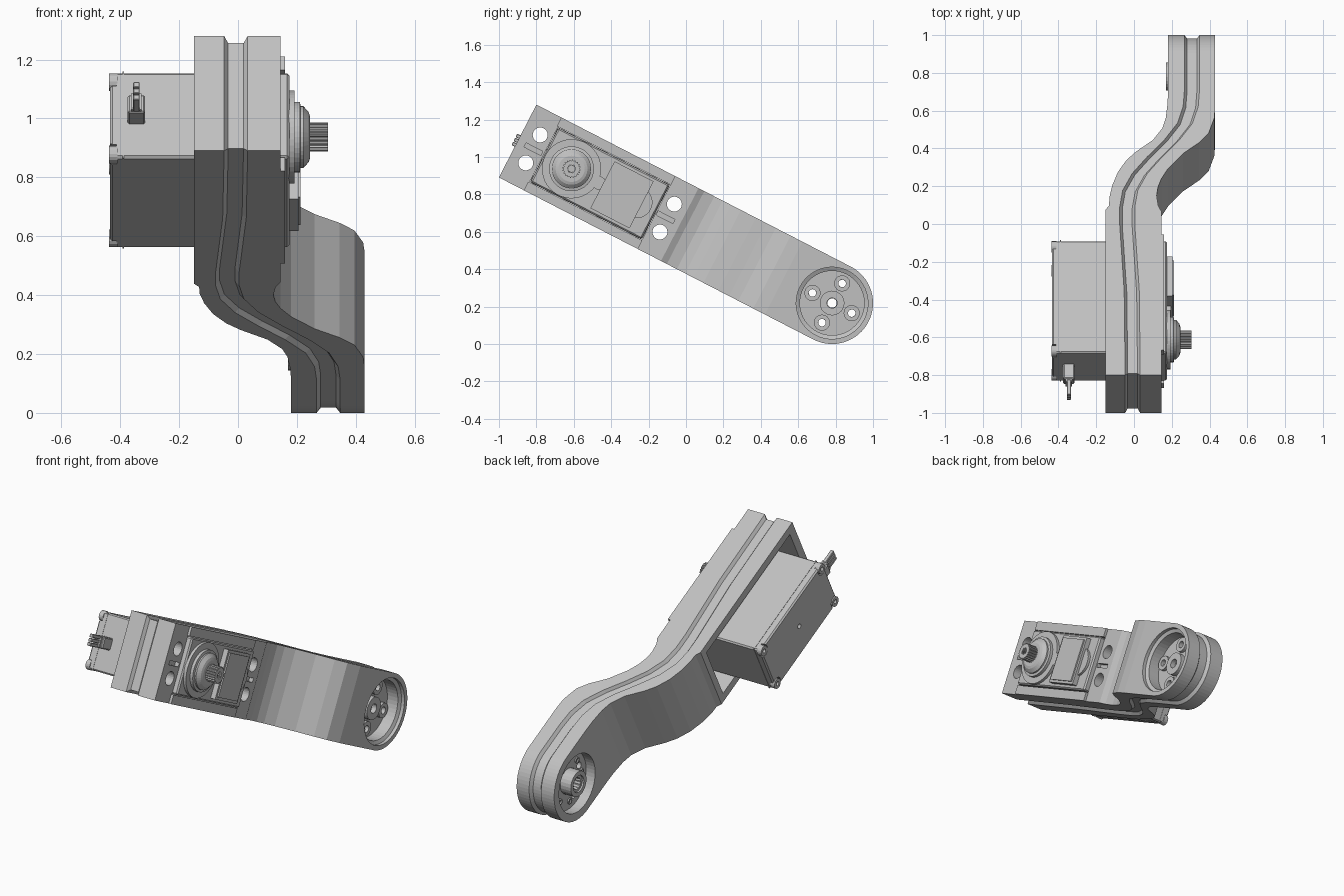
import bpy, bmesh
from math import sin, cos, pi, radians
from mathutils import Matrix, Vector

old = bpy.data.objects.get("Cube")
if old:
    bpy.data.objects.remove(old, do_unlink=True)

grey = bpy.data.materials.new("plain grey")
grey.use_nodes = True
grey.diffuse_color = (0.53, 0.53, 0.53, 1)
grey.node_tree.nodes["Principled BSDF"].inputs["Base Color"].default_value = grey.diffuse_color

# Local frame: first axis along the tilted arm, second across it, third is world x
tilt = radians(27.26)
FRAME = Matrix(((0, 0, 1, 0),
                (cos(tilt), sin(tilt), 0, -0.9),
                (-sin(tilt), cos(tilt), 0, 1.085),
                (0, 0, 0, 1)))
HALF, HUB, SHAFT = 0.219, 1.891, 0.324


def finish(bm, name):
    bmesh.ops.remove_doubles(bm, verts=bm.verts, dist=0.0001)
    bmesh.ops.recalc_face_normals(bm, faces=bm.faces)
    bm.transform(FRAME)
    mesh = bpy.data.meshes.new(name)
    bm.to_mesh(mesh)
    bm.free()
    mesh.materials.append(grey)
    ob = bpy.data.objects.new(name, mesh)
    bpy.context.collection.objects.link(ob)
    return ob


def box(name, s, t, x, bevel=0):
    bm = bmesh.new()
    size = Matrix.Diagonal((s[1] - s[0], t[1] - t[0], x[1] - x[0], 1))
    mid = Vector((sum(s), sum(t), sum(x))) / 2
    bmesh.ops.create_cube(bm, size=1, matrix=Matrix.Translation(mid) @ size)
    if bevel:
        bmesh.ops.bevel(bm, geom=bm.edges[:], offset=bevel, segments=1, affect='EDGES')
    return finish(bm, name)


def lathe(name, s, t, profile, n=32, closed=False, teeth=0):
    """Turn (radius, x) points about an axis parallel to x."""
    bm = bmesh.new()
    rings = []
    for r, x in profile:
        ring = []
        for i in range(n):
            a = 2 * pi * i / n
            k = r - teeth * (i // 2 % 2)
            ring.append(bm.verts.new((s + k * cos(a), t + k * sin(a), x)))
        rings.append(ring)
    pairs = list(zip(rings, rings[1:] + rings[:1]))
    for a, b in pairs if closed else pairs[:-1]:
        for i in range(n):
            j = (i + 1) % n
            bm.faces.new((a[i], a[j], b[j], b[i]))
    if not closed:
        bm.faces.new(rings[0])
        bm.faces.new(rings[-1])
    return finish(bm, name)


def tube(name, s, t, outer, inner, x0, x1, n=24):
    return lathe(name, s, t, [(outer, x0), (outer, x1), (inner, x1), (inner, x0)], n, True)


def cut(ob, cutters):
    bpy.context.view_layer.objects.active = ob
    for c in cutters:
        mod = ob.modifiers.new("cut", 'BOOLEAN')
        mod.operation, mod.solver, mod.object = 'DIFFERENCE', 'EXACT', c
        bpy.ops.object.modifier_apply(modifier=mod.name)
        bpy.data.objects.remove(c, do_unlink=True)


def along(points, s):
    for (a, p), (b, q) in zip(points, points[1:]):
        if s <= b:
            return p + (q - p) * max(0, s - a) / (b - a)
    return points[-1][1]


# Side curves of the arm as (distance along, x)
left = [(0, -.15), (.985, -.15), (1.01, -.132), (1.06, -.13), (1.13, -.115), (1.21, -.085),
        (1.28, -.04), (1.33, .01), (1.4, .1), (1.47, .15), (1.53, .168), (1.62, .178), (1.7, .18)]
right = [(0, .145), (.975, .145), (1.01, .128), (1.07, .12), (1.12, .127), (1.17, .145),
         (1.23, .18), (1.32, .26), (1.385, .345), (1.44, .395), (1.53, .425), (1.6, .43)]
groove = [(0, -.007), (.5, -.012), (.75, -.027), (.9, -.036), (1.0, -.036), (1.1, -.02),
          (1.2, .03), (1.3, .11), (1.4, .2), (1.5, .27), (1.6, .3), (1.7, .307)]

# Arm: layered stations with a chamfered groove round the edge
layers = [(left, 0, 0), (groove, -.04, 0), (groove, -.026, .018),
          (groove, .026, .018), (groove, .04, 0), (right, 0, 0)]
stations = sorted({p[0] for c in (left, right, groove) for p in c if p[0] > 0}) + [HUB]
ROUND = 16


def rim(curve, shift, inset):
    r = HALF - inset
    plan = [(inset, r)] + [(s, r) for s in stations]
    plan += [(HUB + r * sin(a), r * cos(a)) for a in (pi / 2 * k / ROUND for k in range(1, ROUND))]
    plan.append((HUB + r, 0.0))
    return [[(s, side * t, along(curve, s) + shift) for s, t in plan] for side in (1, -1)]


bm = bmesh.new()
rims = [[[bm.verts.new(p) for p in row] for row in rim(*layer)] for layer in layers]
for low, high in zip(rims, rims[1:]):
    for side in (0, 1):
        for i in range(len(low[0]) - 1):
            bm.faces.new((low[side][i], low[side][i + 1], high[side][i + 1], high[side][i]))
    bm.faces.new((low[0][0], low[1][0], high[1][0], high[0][0]))
for up, down in (rims[0], rims[-1]):
    for i in range(len(up) - 1):
        bm.faces.new((up[i], up[i + 1], down[i + 1], down[i]))
arm = finish(bm, "arm")

# Servo pocket and window, screw holes, alignment slots and hub recesses
cutters = [box("pocket_cutter", (.05, .945), (-.172, .172), (-.3, .03)),
           box("window_cutter", (.157, .833), (-.167, .167), (-.1, .3))]
for s in (.092, .899):
    cutters += [lathe("hole_cutter", s, t, [(.04, -.1), (.04, .3)], 24) for t in (-.084, .084)]
for s in (.045, .84):
    cutters.append(box("slot_cutter", (s, s + .1), (-.012, .012), (.12, .2)))
cutters.append(lathe("front_recess_cutter", HUB, 0, [(.172, .33), (.172, .4), (.192, .41), (.192, .5)], 48))
cutters.append(lathe("back_recess_cutter", HUB, 0, [(.172, .1), (.172, .24)], 48))
cutters.append(lathe("hub_bore_cutter", HUB, 0, [(.025, .1), (.025, .5)], 24))
BOLTS = [(HUB + .118 * cos(k * pi / 2), .118 * sin(k * pi / 2)) for k in range(4)]
cutters += [lathe("bolt_cutter", s, t, [(.02, .1), (.02, .5)], 16) for s, t in BOLTS]
cut(arm, cutters)

# Thin raised frame round the servo window
for sign in (-1, 1):
    a, b = sorted((sign * .167, sign * HALF))
    box("window_frame_rail", (.15, .836), (a, b), (.14, .16))

# Hub: bolt collars, centre collar, hollow splined boss, small dimples
for s, t in BOLTS:
    tube("bolt_collar", s, t, .043, .02, .325, .35)
tube("hub_collar", HUB, 0, .066, .027, .325, .36)
tube("hub_boss", HUB, 0, .075, .05, .17, .245)
lathe("hub_spline", HUB, 0, [(.052, .18), (.052, .243), (.036, .243), (.036, .18)], 48, True, .004)
for k in range(8):
    a = (k + .5) * pi / 4
    tube("horn_eyelet", HUB + .125 * cos(a), .125 * sin(a), .018, .01, .232, .244, 12)

# Servo case with screw pockets in its rear corners
case = box("servo_case", (.161, .829), (-.163, .163), (-.435, .175), .008)
corners = [(s, t) for s in (.185, .805) for t in (-.138, .138)]
cut(case, [lathe("corner_cutter", s, t, [(.036, -.5), (.036, -.412)], 20) for s, t in corners]
    + [lathe("rear_hole_cutter", .495, 0, [(.014, -.5), (.014, -.4)], 16)])
for s, t in corners:
    tube("case_screw", s, t, .03, .012, -.438, -.41, 16)
for x in (-.39,):
    box("case_seam", (.159, .831), (-.165, .165), (x - .003, x + .003))

# Servo front: gear cover, output bearing, splined shaft
lathe("gear_cover", SHAFT, 0, [(.158, .17), (.158, .192)], 48)
lathe("output_bearing", SHAFT, 0, [(.12, .19), (.12, .21), (.105, .213), (.105, .222),
                                   (.085, .24), (.07, .245)], 40)
lathe("output_shaft", SHAFT, 0, [(.049, .24), (.049, .305), (.022, .305), (.022, .24)], 80, True, .006)
box("gear_housing", (.51, .745), (-.141, .141), (.17, .205))
box("housing_plate", (.525, .73), (-.126, .126), (.204, .213))
lathe("idler_cap", .49, 0, [(.036, .17), (.036, .195)], 24)
lathe("side_gear_cap", .715, 0, [(.085, .17), (.085, .19)], 32)

# Cable plug at the case end
box("plug", (.075, .17), (-.034, .034), (-.375, -.315), .006)
box("plug_neck", (.06, .08), (-.03, .03), (-.363, -.327))
for t in (-.024, 0, .024):
    box("cable", (-.02, .07), (t - .01, t + .01), (-.356, -.334), .003)
